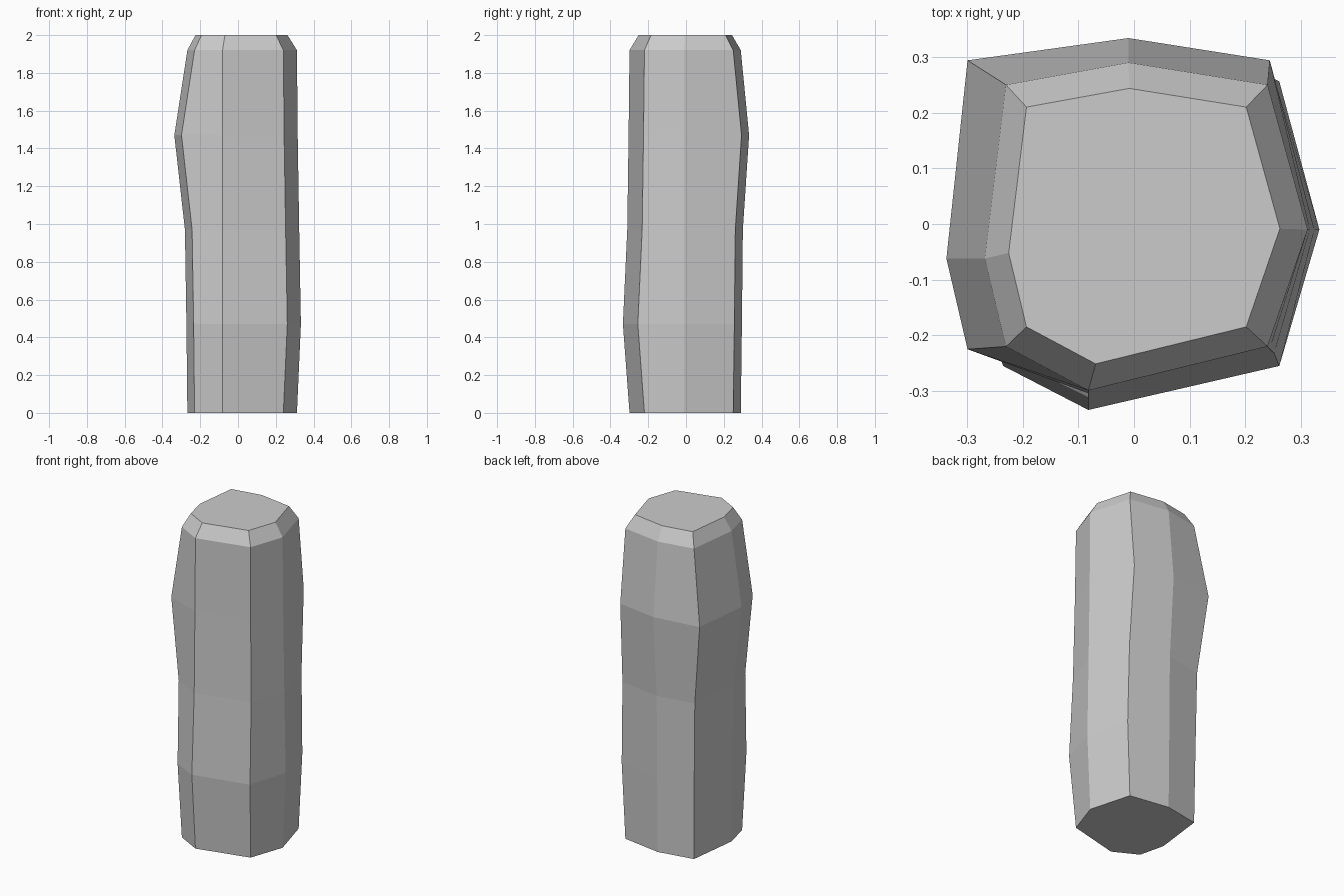
import bpy, bmesh

if "Cube" in bpy.data.objects:
    bpy.data.objects.remove(bpy.data.objects["Cube"])

# Eight-sided cross-section: x, y, and which way each corner bulges
PROFILE = [(-0.01, 0.29, 0, 1), (-0.23, 0.25, -1, 1), (-0.268, -0.062, -1, 0),
           (-0.23, -0.22, -1, -1), (-0.082, -0.299, 0, -1), (0.24, -0.22, 1, -1),
           (0.312, -0.01, 1, 0), (0.24, 0.25, 1, 1)]

# Rings: height, scale, outward bulge on left, right, front, back
RINGS = [(0.0, 1.0, 0, 0, 0, 0),
         (0.47, 1.0, 0.005, 0.021, 0.035, 0.006),
         (0.97, 1.0, 0.013, 0.012, 0.012, 0.011),
         (1.47, 1.0, 0.069, 0.004, 0.005, 0.044),
         (1.92, 1.0, 0, 0, 0, 0),
         (2.0, 0.84, 0, 0, 0, 0)]

# Rough-hewn post with chamfered top
bm = bmesh.new()
loops = []
for z, s, left, right, front, back in RINGS:
    bulge_x = {-1: -left, 0: 0, 1: right}
    bulge_y = {-1: -front, 0: 0, 1: back}
    loops.append([bm.verts.new((x * s + bulge_x[i], y * s + bulge_y[j], z))
                  for x, y, i, j in PROFILE])

n = len(PROFILE)
for lower, upper in zip(loops, loops[1:]):
    for k in range(n):
        m = (k + 1) % n
        bm.faces.new((lower[k], lower[m], upper[m], upper[k]))
bm.faces.new(loops[0][::-1])
bm.faces.new(loops[-1])
bmesh.ops.recalc_face_normals(bm, faces=bm.faces)

mesh = bpy.data.meshes.new("post")
bm.to_mesh(mesh)
bm.free()
bpy.context.collection.objects.link(bpy.data.objects.new("post", mesh))
